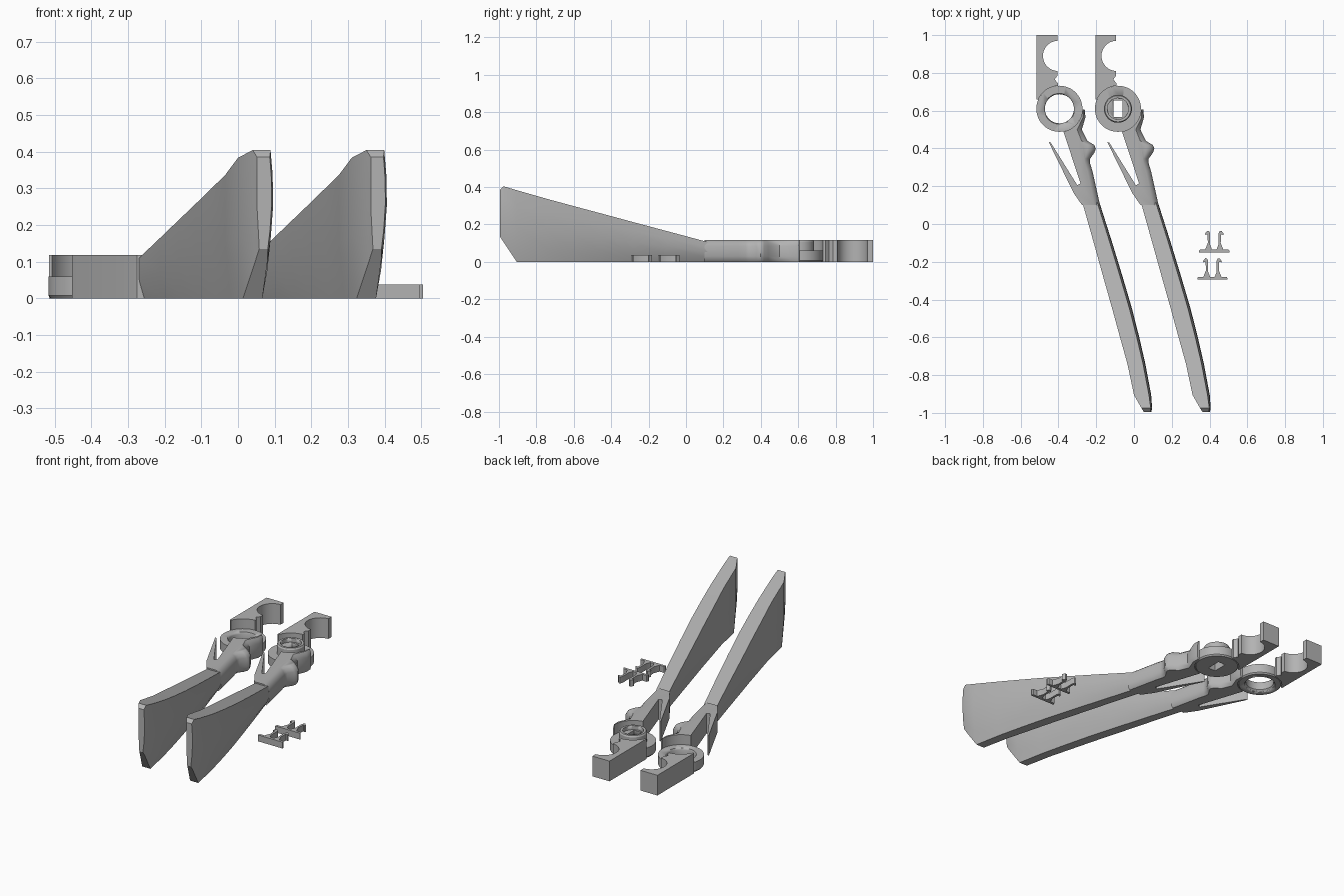
import bpy, bmesh, math

if "Cube" in bpy.data.objects:
    bpy.data.objects.remove(bpy.data.objects["Cube"])

grey = bpy.data.materials.new("light_grey")
grey.diffuse_color = (0.45, 0.45, 0.45, 1)
grey.use_nodes = True
grey.node_tree.nodes["Principled BSDF"].inputs["Base Color"].default_value = grey.diffuse_color


def loft(name, rings, dx=0.0, angle=30):
    """Join a stack of equal-length point rings into a closed solid."""
    bm = bmesh.new()
    rows = [[bm.verts.new((x + dx, y, z)) for x, y, z in r] for r in rings]
    n = len(rows[0])
    for a, b in zip(rows, rows[1:]):
        for i in range(n):
            bm.faces.new((a[i], a[(i + 1) % n], b[(i + 1) % n], b[i]))
    bm.faces.new(rows[0][::-1])
    bm.faces.new(rows[-1])
    bmesh.ops.recalc_face_normals(bm, faces=bm.faces[:])
    me = bpy.data.meshes.new(name)
    bm.to_mesh(me)
    bm.free()
    ob = bpy.data.objects.new(name, me)
    bpy.context.collection.objects.link(ob)
    me.materials.append(grey)
    bpy.ops.object.select_all(action='DESELECT')
    ob.select_set(True)
    bpy.context.view_layer.objects.active = ob
    bpy.ops.object.shade_smooth_by_angle(angle=math.radians(angle))
    return ob


def prism(name, pts, z0, z1, dx=0.0):
    return loft(name, [[(x, y, z) for x, y in pts] for z in (z0, z1)], dx)


def arc(cx, cy, r, a0, a1, n):
    return [(cx + r * math.cos(math.radians(a0 + (a1 - a0) * i / n)),
             cy + r * math.sin(math.radians(a0 + (a1 - a0) * i / n))) for i in range(n + 1)]


def disc(name, steps, dx=0.0):
    """Turned solid from (radius, height) steps, on the pivot axis."""
    return loft(name, [[(x, y, z) for x, y in arc(PX, PY, r, 0, 352.5, 47)]
                       for r, z in steps], dx)


def cut(ob, cutter):
    cutter.hide_render = True
    cutter.hide_viewport = True
    m = ob.modifiers.new("cut", 'BOOLEAN')
    m.operation = 'DIFFERENCE'
    m.solver = 'EXACT'
    m.object = cutter


PX, PY, H = -0.395, 0.61, 0.118

# outlines of one half
jaw = ([(-.515, .66), (-.515, 1), (-.405, 1)] + arc(-.402, .89, .08, 92, 268, 18)
       + [(-.405, .785), (-.42, .765), (-.402, .745)] + arc(PX, PY, .122, 94, 157, 10))
hug = arc(PX, PY, .122, -80, -2, 10)
# grip side of the arm: x, y, amount the top edge leans in
grip = [(-.261, .605, .008), (-.257, .565, .012), (-.276, .50, .025), (-.247, .44, .03),
        (-.21, .418, .03), (-.202, .398, .03), (-.21, .377, .03), (-.233, .345, .028),
        (-.232, .32, .028), (-.22, .28, .028), (-.18, .10, .03)]
lever = [(-.275, .10), (-.32, .165), (-.452, .435), (-.44, .43), (-.30, .205), (-.283, .215)]
# blade stations: y, left x, right x, bottom z, top z
blade = [(.12, -.275, -.185, 0, .105), (-.10, -.213, -.115, 0, .164),
         (-.28, -.163, -.06, 0, .212), (-.45, -.115, -.01, 0, .258),
         (-.60, -.074, .028, 0, .298), (-.74, -.035, .06, 0, .336),
         (-.905, 0, .091, 0, .383), (-.975, .04, .096, .105, .404),
         (-.995, .052, .092, .135, .385)]

for side, dx in (("left", 0.0), ("right", 0.31)):
    prism(side + "_jaw", jaw, 0, H, dx)

    # arm with rounded grip side and thin spring lever
    rings = []
    for z, f in ((0, .5), (.012, .15), (.03, 0), (.085, 0), (.105, .4), (H, 1)):
        rings.append([(x, y, z) for x, y in hug] + [(x - f * s, y, z) for x, y, s in grip]
                     + [(x, y, z) for x, y in lever])
    loft(side + "_arm", rings, dx, 40)

    # tapering blade handle
    rings = []
    for y, l, r, b, t in blade:
        h = t - b
        w = r - l
        rings.append([(l + .15 * w, y, b), (r - .27 * w, y, b), (r - .12 * w, y, b + .2 * h),
                      (r, y, b + .5 * h), (r - .03 * w, y, b + .78 * h),
                      (r - .13 * w, y, t), (l, y, t), (l, y, b + .45 * h)])
    loft(side + "_blade", rings, dx, 25)

    # half-height pivot ring
    ring = disc(side + "_pivot_ring", [(.116, 0), (.122, .008), (.122, .06)], dx)
    if side == "left":
        cut(ring, disc("hole_cutter", [(.084, -.02), (.084, .004), (.077, .012),
                                       (.077, .05), (.09, .08)], dx))
    else:
        # slotted boss on the second half
        boss = disc("pivot_boss", [(.074, .055), (.074, .11), (.069, H)], dx)
        slot = [(PX + a * .024, PY + b * .043) for a, b in ((-1, -1), (1, -1), (1, 1), (-1, 1))]
        slot_cutter = prism("slot_cutter", slot, -.05, .2, dx)
        cut(boss, disc("recess_cutter", [(.056, .095), (.056, .2)], dx))
        cut(boss, slot_cutter)
        cut(ring, slot_cutter)

# snap clips: base bar with two mirrored hooked prongs
half = [(.012, .015), (.022, .04), (.022, .10), (.028, .112), (.038, .114),
        (.05, .098), (.047, .092), (.036, .095), (.034, .05), (.048, .015),
        (.075, .015), (.08, .008), (.08, 0)]
clip = half + [(-x, y) for x, y in reversed(half)]
for name, x, y in (("upper_clip", .425, -.15), ("lower_clip", .415, -.295)):
    prism(name, [(a + x, b + y) for a, b in clip], 0, .037)
